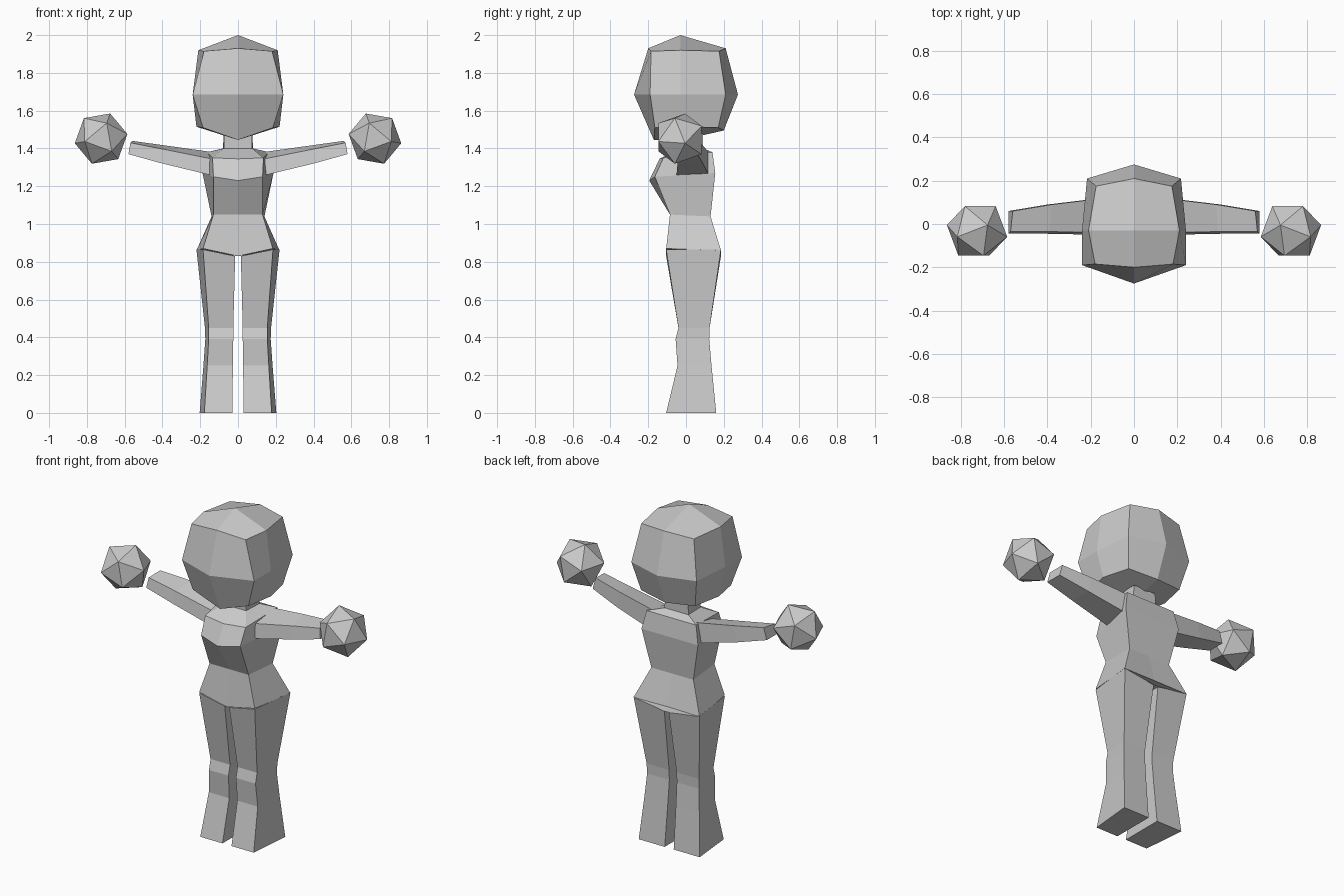
import bpy, bmesh, math

if "Cube" in bpy.data.objects:
    bpy.data.objects.remove(bpy.data.objects["Cube"])

grey = bpy.data.materials.new("light_grey")
grey.diffuse_color = (0.6, 0.6, 0.6, 1)
grey.use_nodes = True
grey.node_tree.nodes["Principled BSDF"].inputs["Base Color"].default_value = grey.diffuse_color


def finish(name, bm):
    bmesh.ops.recalc_face_normals(bm, faces=bm.faces)
    me = bpy.data.meshes.new(name)
    bm.to_mesh(me)
    bm.free()
    me.materials.append(grey)
    ob = bpy.data.objects.new(name, me)
    bpy.context.collection.objects.link(ob)
    return ob


def loft(name, rings):
    """Skin a stack of closed rings and cap both ends."""
    bm = bmesh.new()
    loops = [[bm.verts.new(p) for p in r] for r in rings]
    n = len(loops[0])
    for a, b in zip(loops, loops[1:]):
        for i in range(n):
            j = (i + 1) % n
            bm.faces.new((a[i], a[j], b[j], b[i]))
    bm.faces.new(loops[0])
    bm.faces.new(loops[-1])
    return finish(name, bm)


def mirror_ring(front_mid, front, back, back_mid):
    """Six-point ring from its right half; mids are (y, z), corners (x, y, z)."""
    (fx, fy, fz), (bx, by, bz) = front, back
    return [(0, *front_mid), front, back, (0, *back_mid), (-bx, by, bz), (-fx, fy, fz)]


# Torso and neck
loft("torso", [mirror_ring(*r) for r in (
    ((-.105, .83), (.185, -.105, .87), (.22, .185, .86), (.185, .83)),
    ((-.085, 1.05), (.13, -.085, 1.05), (.14, .13, 1.04), (.13, 1.04)),
    ((-.195, 1.23), (.13, -.165, 1.25), (.188, .155, 1.27), (.155, 1.27)),
    ((-.14, 1.345), (.135, -.12, 1.35), (.165, .14, 1.38), (.14, 1.38)),
    ((-.03, 1.40), (.075, -.03, 1.40), (.08, .09, 1.40), (.09, 1.40)),
    ((-.03, 1.48), (.075, -.03, 1.48), (.075, .09, 1.48), (.09, 1.48)),
)])

# Head: a rounded box with a 3 x 3 layout on every side
head_rings = [mirror_ring(*r) for r in (
    ((-.17, 1.445), (.185, -.165, 1.51), (.18, .17, 1.51), (.20, 1.495)),
    ((-.275, 1.685), (.24, -.19, 1.685), (.217, .21, 1.685), (.275, 1.685)),
    ((-.20, 1.93), (.18, -.185, 1.915), (.175, .175, 1.915), (.21, 1.93)),
)]
side_mid = [(.22, 0, 1.515), (.24, -.03, 1.685), (.21, -.03, 1.92)]
bm = bmesh.new()
loops = []
for ring, (sx, sy, sz) in zip(head_rings, side_mid):
    ring = ring[:2] + [(sx, sy, sz)] + ring[2:5] + [(-sx, sy, sz)] + ring[5:]
    loops.append([bm.verts.new(p) for p in ring])
for a, b in zip(loops, loops[1:]):
    for i in range(8):
        j = (i + 1) % 8
        bm.faces.new((a[i], a[j], b[j], b[i]))
for loop, tip in ((loops[0], (0, 0, 1.45)), (loops[2], (0, -.03, 2.0))):
    c = bm.verts.new(tip)
    for i in (0, 2, 4, 6):
        bm.faces.new((loop[i], loop[i + 1], loop[(i + 2) % 8], c))
finish("head", bm)

# Leg sections: z outer, z inner, inner x, outer x front, outer x back, y front, y back
LEG = [(.865, .83, .015, .185, .22, -.105, .185),
       (.45, .45, .025, .155, .175, -.04, .125),
       (.39, .39, .025, .155, .173, -.055, .123),
       (.25, .25, .027, .163, .183, -.045, .135),
       (0, 0, .03, .178, .203, -.105, .16)]
# Arm sections: x, z bottom, z top front, z top back, y front, y back
ARM = [(.14, 1.26, 1.345, 1.38, -.04, .12),
       (.39, 1.32, 1.395, 1.415, -.035, .09),
       (.57, 1.37, 1.43, 1.44, -.035, .06)]

for s, side in ((1, "right"), (-1, "left")):
    loft(side + "_leg", [[(s * i, yf, zi), (s * of, yf, zo), (s * ob, yb, zo), (s * i, yb, zi)]
                         for zo, zi, i, of, ob, yf, yb in LEG])
    loft(side + "_arm", [[(s * (x + .01), yf - .01, zb), (s * (x + .01), yb, zb),
                          (s * (x - .01), yb, zt), (s * x, yf, zf)]
                         for x, zb, zf, zt, yf, yb in ARM])
    # Hand: a regular icosahedron standing on one triangle facing forward
    bm = bmesh.new()
    R = .144
    for depth, rad, turn in ((-.795, .607, 0), (-.188, .982, 60), (.188, .982, 0), (.795, .607, 60)):
        for k in range(3):
            a = math.radians(110 + turn + 120 * k)
            bm.verts.new((s * (.725 + R * rad * math.cos(a)), -.032 + R * depth,
                          1.452 + R * rad * math.sin(a)))
    bmesh.ops.convex_hull(bm, input=bm.verts)
    finish(side + "_hand", bm)
